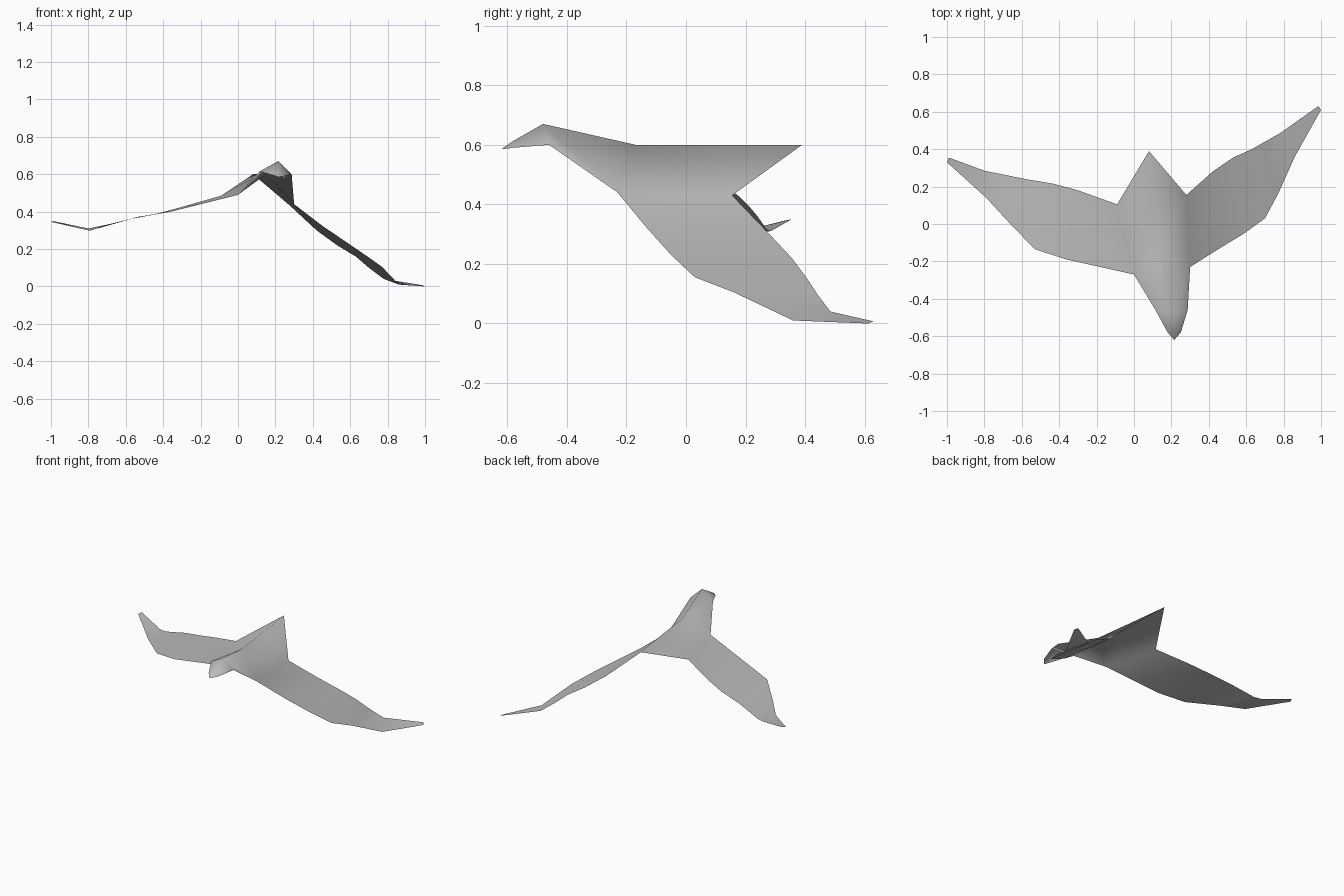
import bpy, bmesh

plumage = bpy.data.materials.new("plumage_grey")
plumage.diffuse_color = (0.5, 0.5, 0.5, 1)

# Wing stations from root to tip: leading edge, trailing edge
right_wing = [
    ((0.30, -0.23, 0.44), (0.28, 0.155, 0.43)),
    ((0.45, -0.135, 0.325), (0.42, 0.28, 0.30)),
    ((0.59, -0.05, 0.23), (0.53, 0.355, 0.22)),
    ((0.70, 0.03, 0.155), (0.63, 0.40, 0.16)),
    ((0.77, 0.16, 0.105), (0.70, 0.44, 0.10)),
    ((0.86, 0.36, 0.01), (0.78, 0.485, 0.04)),
    ((1.00, 0.61, 0.0), (0.985, 0.63, 0.007)),
]
left_wing = [
    ((0.00, -0.27, 0.49), (-0.09, 0.105, 0.485)),
    ((-0.18, -0.23, 0.445), (-0.30, 0.18, 0.425)),
    ((-0.36, -0.19, 0.40), (-0.43, 0.215, 0.39)),
    ((-0.53, -0.135, 0.373), (-0.58, 0.24, 0.36)),
    ((-0.68, 0.02, 0.335), (-0.75, 0.275, 0.31)),
    ((-0.79, 0.14, 0.298), (-0.80, 0.285, 0.31)),
    ((-1.00, 0.33, 0.345), (-0.99, 0.355, 0.35)),
]

# Body stations from head to tail: left edge, back ridge, right edge
beak = (0.215, -0.62, 0.585)
tail = (0.08, 0.39, 0.60)
body = [
    ((0.18, -0.58, 0.597), (0.213, -0.58, 0.613), (0.25, -0.58, 0.59)),
    ((0.115, -0.46, 0.615), (0.215, -0.48, 0.67), (0.287, -0.46, 0.60)),
    (left_wing[0][0], (0.15, -0.17, 0.60), right_wing[0][0]),
    (left_wing[0][1], (0.115, 0.10, 0.60), right_wing[0][1]),
]

bm = bmesh.new()


def face(*points):
    bm.faces.new([bm.verts.new(p) for p in points])


def loft(rows):
    """Skin consecutive rows of points with quads."""
    for a, b in zip(rows, rows[1:]):
        for i in range(len(a) - 1):
            face(a[i], a[i + 1], b[i + 1], b[i])


# Body sheet, closed to points at beak and tail
loft(body)
for i in range(2):
    face(beak, body[0][i + 1], body[0][i])
    face(body[-1][i], body[-1][i + 1], tail)

# Wings
loft(left_wing)
loft(right_wing)

# Weld into one thin sheet, facing upward
bmesh.ops.remove_doubles(bm, verts=bm.verts[:], dist=0.0005)
bm.normal_update()
for f in bm.faces:
    if f.normal.z < 0:
        f.normal_flip()
    f.smooth = True

mesh = bpy.data.meshes.new("bird")
bm.to_mesh(mesh)
bm.free()
mesh.materials.append(plumage)
bird = bpy.data.objects.new("bird", mesh)
bpy.context.collection.objects.link(bird)
